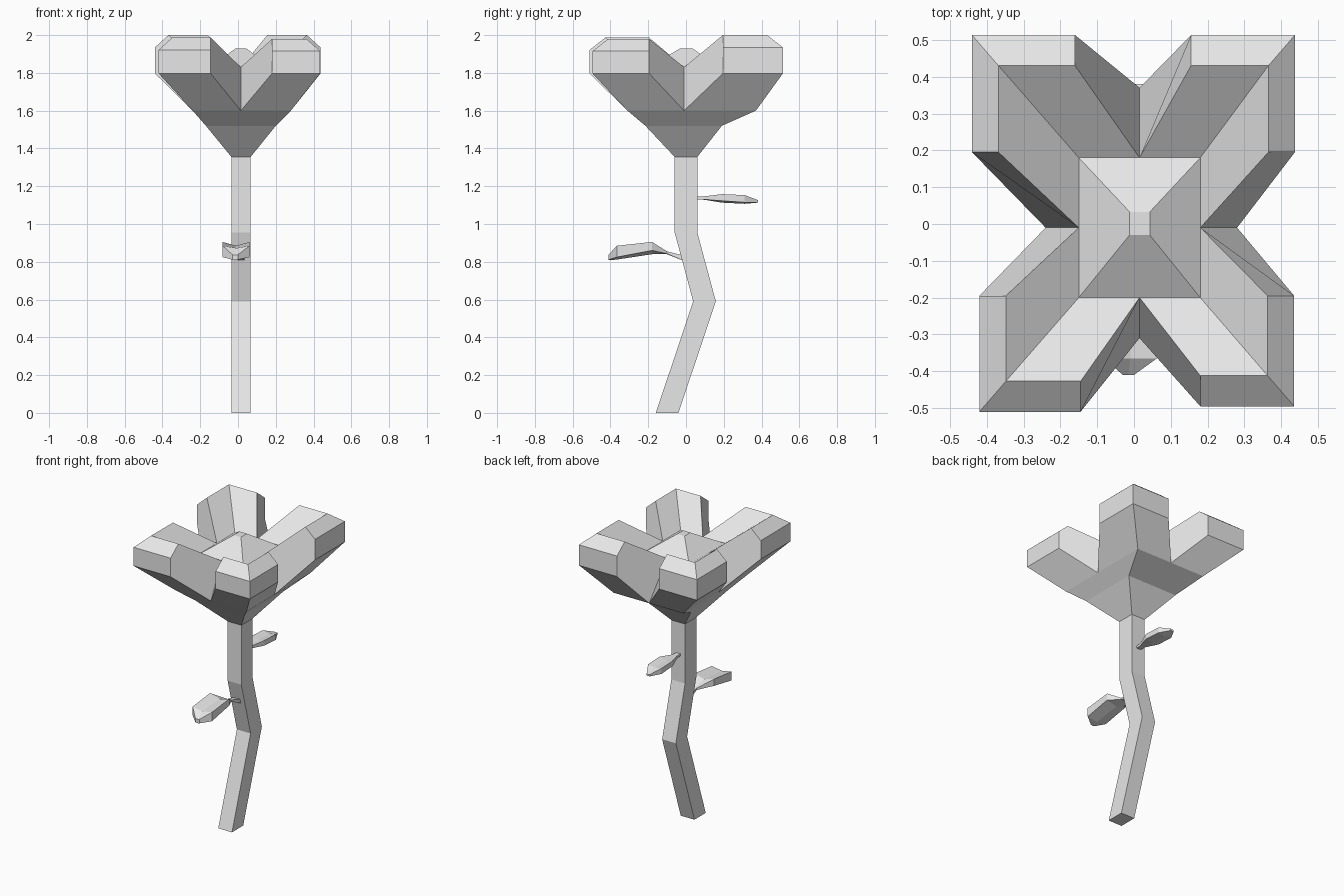
import bpy
import bmesh

if "Cube" in bpy.data.objects:
    bpy.data.objects.remove(bpy.data.objects["Cube"], do_unlink=True)

grey = bpy.data.materials.new("light grey")
grey.use_nodes = True
grey.diffuse_color = (0.8, 0.8, 0.8, 1)
grey.node_tree.nodes["Principled BSDF"].inputs["Base Color"].default_value = (0.8, 0.8, 0.8, 1)


def finish(bm, name):
    bmesh.ops.recalc_face_normals(bm, faces=bm.faces)
    mesh = bpy.data.meshes.new(name)
    bm.to_mesh(mesh)
    bm.free()
    mesh.materials.append(grey)
    obj = bpy.data.objects.new(name, mesh)
    bpy.context.collection.objects.link(obj)
    return obj


def bridge(bm, low, high, closed=True):
    n = len(low)
    for i in range(n if closed else n - 1):
        j = (i + 1) % n
        bm.faces.new((low[i], low[j], high[j], high[i]))


def loft(name, sections):
    """Skin a closed tube through a list of point loops."""
    bm = bmesh.new()
    rings = [[bm.verts.new(p) for p in s] for s in sections]
    for low, high in zip(rings, rings[1:]):
        bridge(bm, low, high)
    bm.faces.new(rings[0])
    bm.faces.new(rings[-1])
    return finish(bm, name)


# Bent square stem
X0, X1 = -0.035, 0.067
bends = [(-0.10, 0), (0.098, 0.59), (0, 0.955), (0, 1.36)]
loft("stem", [[(X0, y - 0.06, z), (X1, y - 0.06, z), (X1, y + 0.06, z), (X0, y + 0.06, z)]
              for y, z in bends])


# Leaves: each station is y, centre x, half width, edge z, middle z, thickness
def leaf(name, stations):
    sections = []
    for y, x, w, edge, mid, t in stations:
        sections.append([(x - w, y, edge), (x, y, mid), (x + w, y, edge),
                         (x + w, y, edge - t), (x, y, mid - t), (x - w, y, edge - t)])
    loft(name, sections)


leaf("front_leaf", [(0.0, 0.012, 0.028, 0.83, 0.83, 0.03),
                    (-0.10, 0.005, 0.014, 0.855, 0.852, 0.012),
                    (-0.18, -0.01, 0.072, 0.905, 0.885, 0.045),
                    (-0.365, -0.01, 0.072, 0.885, 0.872, 0.06),
                    (-0.41, -0.015, 0.015, 0.838, 0.835, 0.027)])
leaf("back_leaf", [(0.04, 0.015, 0.014, 1.145, 1.145, 0.014),
                   (0.10, 0.015, 0.018, 1.147, 1.145, 0.017),
                   (0.19, 0.015, 0.05, 1.158, 1.148, 0.035),
                   (0.31, 0.015, 0.05, 1.153, 1.145, 0.038),
                   (0.38, 0.015, 0.012, 1.127, 1.125, 0.012)])

# Flower head: cup, four corner petals and a raised centre in one mesh
CX, CY = 0.015, -0.01
bm = bmesh.new()


def square_ring(x0, x1, y0, y1, z):
    """Square of four corners with a point in the middle of each side."""
    pts = [(x0, y0), (CX, y0), (x1, y0), (x1, CY), (x1, y1), (CX, y1), (x0, y1), (x0, CY)]
    return [bm.verts.new((x, y, z)) for x, y in pts]


base = square_ring(X0, X1, -0.06, 0.06, 1.355)
cup = square_ring(-0.17, 0.2, -0.215, 0.19, 1.52)
collar = square_ring(-0.24, 0.28, -0.31, 0.37, 1.6)
floor = square_ring(-0.15, 0.18, -0.2, 0.18, 1.83)
button = square_ring(-0.012, 0.043, -0.03, 0.033, 1.93)
bm.faces.new(base)
bridge(bm, base, cup)
bridge(bm, cup, collar)
bridge(bm, floor, button)
bm.faces.new(button)

# Petals: outer corner x and y, then where the petal ends along each side, then top z
petals = [(-0.42, -0.51, -0.145, -0.195, 1.987), (0.435, -0.495, 0.18, -0.195, 1.98),
          (0.437, 0.513, 0.155, 0.195, 2.0), (-0.44, 0.513, -0.16, 0.195, 2.0)]
for i, (px, py, sx, sy, top) in enumerate(petals):
    rx = px - 0.072 * (1 if px > 0 else -1)
    ry = py - 0.083 * (1 if py > 0 else -1)
    rows = []
    for x, y, z in ((px, py, 1.797), (px, py, top - 0.065), (rx, ry, top)):
        row = [bm.verts.new(p) for p in ((x, sy, z), (x, y, z), (sx, y, z))]
        rows.append(row if i % 2 == 0 else row[::-1])
    near = [(2 * i + k) % 8 for k in (-1, 0, 1)]
    rows = [[collar[k] for k in near]] + rows + [[floor[k] for k in near]]
    for low, high in zip(rows, rows[1:]):
        bridge(bm, low, high, closed=False)
    for side in (0, 2):
        bm.faces.new([row[side] for row in rows])

finish(bm, "flower_head")
